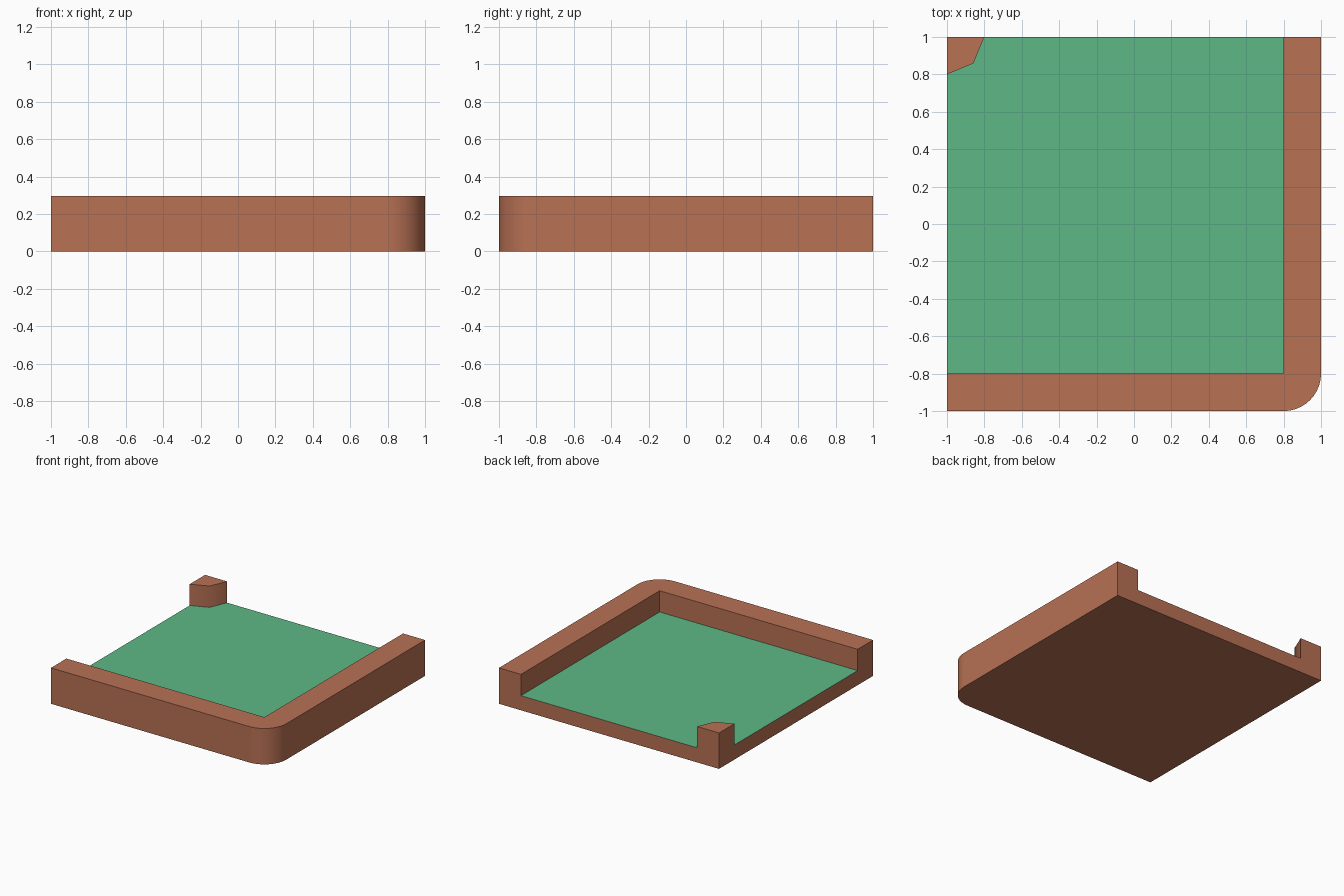
import bpy, bmesh, math

if "Cube" in bpy.data.objects:
    bpy.data.objects.remove(bpy.data.objects["Cube"])

FLOOR_Z, TOP_Z, R = 0.12, 0.295, 0.2


def srgb(r, g, b):
    return tuple((c / 255 / 12.92) if c < 11 else ((c / 255 + 0.055) / 1.055) ** 2.4
                 for c in (r, g, b)) + (1.0,)


def material(name, colour):
    m = bpy.data.materials.new(name)
    m.diffuse_color = colour
    m.use_nodes = True
    m.node_tree.nodes["Principled BSDF"].inputs["Base Color"].default_value = m.diffuse_color
    return m


def arc(cx, cy, start, end, n):
    return [(cx + R * math.cos(math.radians(start + (end - start) * i / n)),
             cy + R * math.sin(math.radians(start + (end - start) * i / n)))
            for i in range(n + 1)]


def cap(bm, outline, z, up=True):
    vs = [bm.verts.new((x, y, z)) for x, y in outline]
    bm.faces.new(vs if up else vs[::-1])


def sides(bm, outline, z0, z1):
    for (ax, ay), (bx, by) in zip(outline, outline[1:] + outline[:1]):
        bm.faces.new([bm.verts.new(p) for p in
                      ((ax, ay, z0), (bx, by, z0), (bx, by, z1), (ax, ay, z1))])


def finish(bm, name, mat):
    bmesh.ops.remove_doubles(bm, verts=bm.verts[:], dist=1e-4)
    bmesh.ops.dissolve_limit(bm, angle_limit=math.radians(1),
                             verts=bm.verts[:], edges=bm.edges[:])
    me = bpy.data.meshes.new(name)
    bm.to_mesh(me)
    bm.free()
    me.materials.append(mat)
    ob = bpy.data.objects.new(name, me)
    bpy.context.collection.objects.link(ob)
    return ob


wood = material("brown wood", srgb(184, 113, 84))
grass = material("green floor", srgb(94, 184, 134))

# Outlines, counter-clockwise
corner = arc(0.8, -0.8, -90, 0, 10)
post = [(-1, 1)] + arc(-1, 1, -90, 0, 2)
wall = [(-1, -1)] + corner + [(1, 1), (0.8, 1), (0.8, -0.8), (-1, -0.8)]
base = [(-1, -1)] + corner + [(1, 1), (0.8, 1), (-0.8, 1), (-1, 1), (-1, 0.8), (-1, -0.8)]
floor = [(-1, -0.8), (0.8, -0.8), (0.8, 1)] + post[:0:-1]

# Frame: base tray, L-shaped wall and corner post in one shell
bm = bmesh.new()
cap(bm, base, 0, up=False)
sides(bm, base, 0, FLOOR_Z)
for outline in (wall, post):
    sides(bm, outline, FLOOR_Z, TOP_Z)
    cap(bm, outline, TOP_Z)
frame = finish(bm, "frame", wood)
bpy.context.view_layer.objects.active = frame
frame.select_set(True)
bpy.ops.object.shade_smooth_by_angle(angle=math.radians(50))
wn = frame.modifiers.new("flat walls", 'WEIGHTED_NORMAL')
wn.keep_sharp = True

# Green floor inside the frame
bm = bmesh.new()
cap(bm, floor, FLOOR_Z)
finish(bm, "floor", grass)
